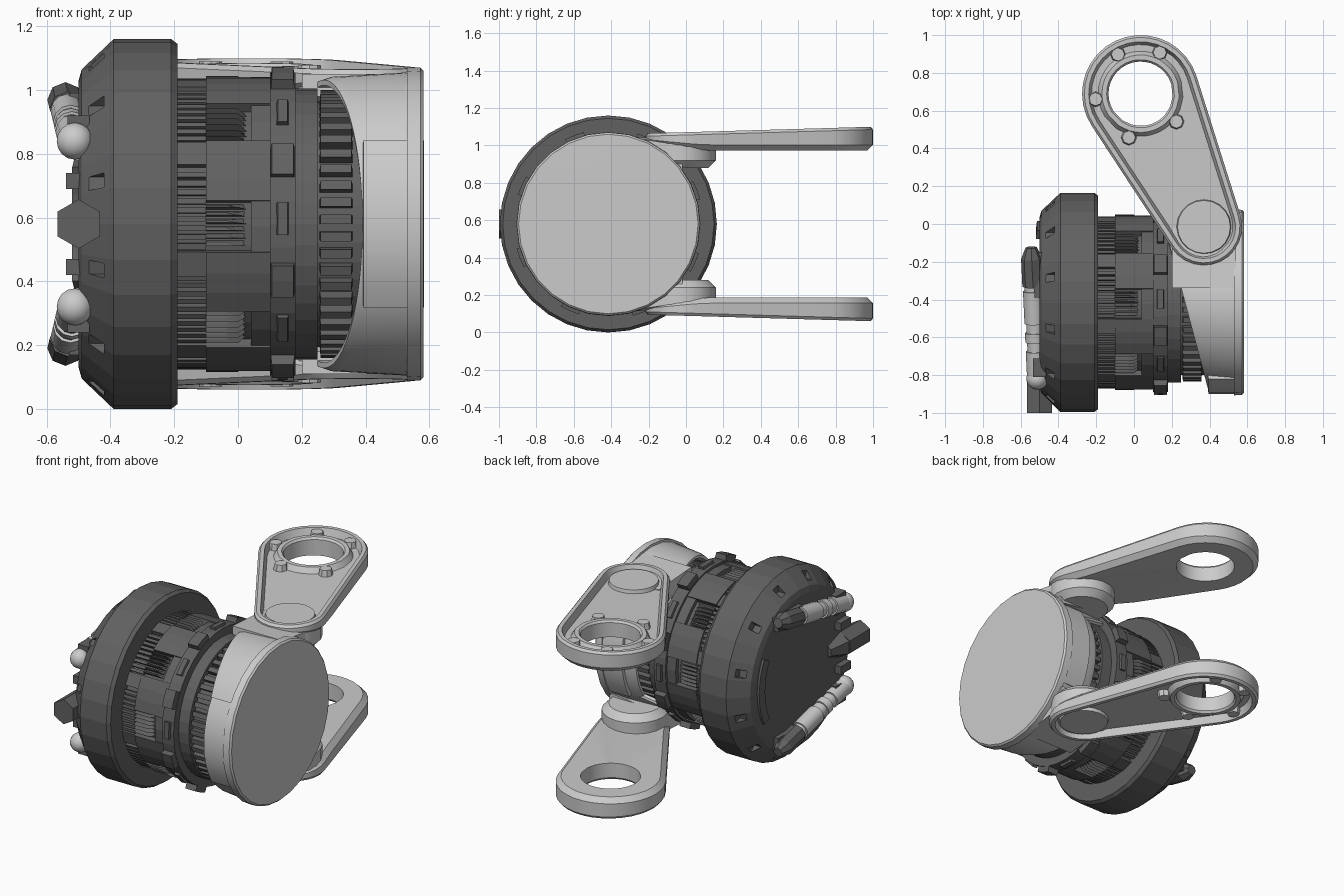
import bpy, bmesh
from math import sin, cos, pi, radians, atan2, acos
from mathutils import Vector, Matrix

if "Cube" in bpy.data.objects:
    bpy.data.objects.remove(bpy.data.objects["Cube"])

CY, CZ = -0.415, 0.58          # motor axis runs along x through this point
dark = bpy.data.materials.new("dark_grey")
dark.diffuse_color = (0.12, 0.12, 0.12, 1)
dark.use_nodes = True
dark.node_tree.nodes["Principled BSDF"].inputs["Base Color"].default_value = dark.diffuse_color


def finish(bm, name, mat=None, smooth=None):
    bmesh.ops.recalc_face_normals(bm, faces=bm.faces[:])
    me = bpy.data.meshes.new(name)
    bm.to_mesh(me)
    bm.free()
    if mat:
        me.materials.append(mat)
    if smooth:
        me.shade_smooth()
        me.set_sharp_from_angle(angle=radians(smooth))
    ob = bpy.data.objects.new(name, me)
    bpy.context.collection.objects.link(ob)
    return ob


def loft(bm, loops, closed=False):
    """Bridge rings of points; closed joins last to first, else caps the ends."""
    rows = [[bm.verts.new(p) for p in lp] for lp in loops]
    n = len(rows[0])
    pairs = list(zip(rows, rows[1:])) + ([(rows[-1], rows[0])] if closed else [])
    for a, b in pairs:
        for i in range(n):
            j = (i + 1) % n
            bm.faces.new((a[i], a[j], b[j], b[i]))
    if not closed:
        bm.faces.new(rows[0])
        bm.faces.new(rows[-1][::-1])


def polar(x, r, a):            # angle 0 faces the front, pi/2 is up
    return Vector((x, CY - r * cos(a), CZ + r * sin(a)))


def lathe(name, prof, n, mat=None, smooth=None):
    bm = bmesh.new()
    loft(bm, [[polar(x, r, 2 * pi * i / n) for i in range(n)] for x, r in prof])
    return finish(bm, name, mat, smooth)


def sector(bm, x0, x1, r0, r1, a0, a1, n=1, taper=0.0):
    """Curved block around the axis, angles in degrees."""
    loops = []
    for k in range(n + 1):
        a = radians(a0 + (a1 - a0) * k / n)
        loops.append([polar(x0, r0, a), polar(x1, r0, a),
                      polar(x1 - taper, r1, a), polar(x0 + taper, r1, a)])
    loft(bm, loops)


def rod(bm, p, q, r0, r1=None, n=12):
    p, q = Vector(p), Vector(q)
    m = Matrix.Translation((p + q) / 2) @ (q - p).to_track_quat('Z', 'Y').to_matrix().to_4x4()
    bmesh.ops.create_cone(bm, cap_ends=True, segments=n, radius1=r0,
                          radius2=r0 if r1 is None else r1, depth=(q - p).length, matrix=m)


def box(bm, c, s):
    bmesh.ops.create_cube(bm, size=1, matrix=Matrix.Translation(c) @ Matrix.Diagonal((*s, 1)))


# big end housing with small pockets in its chamfer
housing = lathe("end_housing", [(-0.50, 0.01), (-0.50, 0.45), (-0.49, 0.485), (-0.39, 0.58),
                                (-0.21, 0.58), (-0.19, 0.565), (-0.19, 0.40), (-0.15, 0.01)], 32, dark)
bm = bmesh.new()
for i in range(12):
    sector(bm, -0.475, -0.42, 0.505, 0.60, 30 * i + 12, 30 * i + 17)
cutter = finish(bm, "pocket_cutter")
cutter.hide_render = True
cutter.hide_viewport = True
mod = housing.modifiers.new("pockets", 'BOOLEAN')
mod.object = cutter
mod.solver = 'EXACT'

# motor core
lathe("motor_core", [(-0.22, 0.1), (-0.22, 0.435), (0.10, 0.435), (0.10, 0.475), (0.18, 0.475),
                     (0.18, 0.425), (0.25, 0.425), (0.25, 0.385), (0.42, 0.385), (0.42, 0.1)], 40, dark)

# armour panels, toothed grilles, fine ribs and collar blocks
panels, grilles, blocks = bmesh.new(), bmesh.new(), bmesh.new()
for k in range(8):
    a = 45 * k
    sector(panels, -0.10, 0.10, 0.42, 0.467, a + 9, a + 34, 3)
    sector(panels, 0.04, 0.10, 0.42, 0.46, a - 11, a + 9, 2)
    sector(panels, -0.20, -0.10, 0.42, 0.46, a + 24, a + 34, 1)
    for j in range(6):                       # saw teeth
        t = a - 9 + j * 3
        loft(grilles, [[polar(-0.10, 0.43, radians(t)), polar(0.03, 0.43, radians(t)),
                        polar(0.00, 0.464, radians(t + 0.5)), polar(-0.10, 0.464, radians(t + 0.5))],
                       [polar(-0.10, 0.43, radians(t + 2.2)), polar(0.03, 0.43, radians(t + 2.2)),
                        polar(-0.04, 0.455, radians(t + 1.5)), polar(-0.10, 0.455, radians(t + 1.5))]])
    for j in range(9):                       # fine ribs
        sector(grilles, -0.20, -0.10, 0.42, 0.456, a - 10 + j * 3.6, a - 7.8 + j * 3.6)
    sector(blocks, 0.10, 0.18, 0.45, 0.508, a + 18, a + 30, 2, 0.006)
    sector(blocks, 0.115, 0.165, 0.45, 0.49, a - 4, a + 8, 1, 0.01)
finish(panels, "armour_panels", dark)
finish(grilles, "toothed_grilles", dark)
finish(blocks, "collar_blocks", dark)

# cooling fins
bm = bmesh.new()
for i in range(48):
    sector(bm, 0.255, 0.36, 0.37, 0.42, 7.5 * i, 7.5 * i + 4, 1, 0.004)
finish(bm, "cooling_fins", dark)

# light end cap and slanted shell
lathe("end_cap", [(0.50, 0.05), (0.50, 0.46), (0.53, 0.478), (0.53, 0.492), (0.572, 0.49),
                  (0.582, 0.48), (0.583, 0.01)], 28, None, 40)
bm = bmesh.new()
loops = []
for i in range(64):
    a = 2 * pi * i / 64
    c = -cos(a)
    x = 0.27 - 0.12 * c if c < 0.82 else 0.32
    loops.append([polar(x, 0.435, a), polar(x, 0.452, a), polar(x + 0.03, 0.462, a),
                  polar(0.54, 0.476, a), polar(0.54, 0.435, a)])
loft(bm, loops, True)
finish(bm, "cap_shell", None, 35)
bm = bmesh.new()
sector(bm, 0.39, 0.535, 0.44, 0.484, -33, 33, 8, 0.004)
sector(bm, 0.39, 0.535, 0.44, 0.484, 147, 213, 8, 0.004)
finish(bm, "shell_panels", None, 30)

# arms: hull of two circles with a raised rim, a recess and a ring hole
C0, R0 = Vector((0.035, 0.69)), 0.31
C1, R1 = Vector((0.37, -0.015)), 0.203
U = C1 - C0
UA, PHI = atan2(U.y, U.x), acos((R0 - R1) / U.length)


def outline(inset):
    arc = lambda c, r, t: c + (r - inset) * Vector((cos(t), sin(t)))
    big = [arc(C0, R0, UA + PHI + (2 * pi - 2 * PHI) * i / 18) for i in range(19)]
    small = [arc(C1, R1, UA - PHI + 2 * PHI * i / 12) for i in range(13)]
    s1 = [big[-1].lerp(small[0], i / 6) for i in range(1, 6)]
    s2 = [small[-1].lerp(big[0], i / 6) for i in range(1, 6)]
    return big + s1 + small + s2


def circle(r):
    return [C0 + (p - C0).normalized() * r for p in outline(0)]


def top(y):
    return 1.065 + 0.035 * (y + 0.2) / 1.2


def under(y):
    return 0.972 + 0.028 * max(0, min(1, (0.1 - y) / 0.3))


for name, s in (("upper", 1), ("lower", -1)):
    flip = lambda z: CZ + s * (z - CZ)
    rings = [(outline(0.03), under, 0), (outline(0), under, 0.03), (outline(0), top, -0.015),
             (outline(0.012), top, 0), (outline(0.035), top, 0), (outline(0.05), top, -0.045),
             (circle(0.225), top, -0.045), (circle(0.205), top, -0.012), (circle(0.18), top, -0.012),
             (circle(0.17), top, -0.025), (circle(0.17), under, 0)]
    bm = bmesh.new()
    loft(bm, [[(p.x, p.y, flip(f(p.y) + d)) for p in pts] for pts, f, d in rings], True)
    finish(bm, name + "_arm", None, 35)

    # pivot disc, rim studs and lug under the arm
    bm = bmesh.new()
    rod(bm, (C1.x, C1.y, flip(1.0)), (C1.x, C1.y, flip(1.05)), 0.15, 0.14, 20)
    for t in (65, 120, 187, 255, 322):
        p = C0 + 0.24 * Vector((cos(radians(t)), sin(radians(t))))
        rod(bm, (*p, flip(1.02)), (*p, flip(top(p.y) - 0.008)), 0.045, 0.035, 8)
    finish(bm, name + "_arm_bosses", None, 35)
    bm = bmesh.new()
    rod(bm, (0.37, -0.03, flip(0.88)), (0.37, -0.03, flip(0.92)), 0.15, 0.19, 20)
    rod(bm, (0.37, -0.03, flip(0.92)), (0.37, -0.03, flip(1.01)), 0.19, 0.19, 20)
    loft(bm, [[(x, y, flip(z)) for x in (0.2,) for y, z in ((-0.34, 0.98), (-0.02, 0.90), (-0.02, 1.03), (-0.34, 1.05))],
              [(0.54, y, flip(z)) for y, z in ((-0.34, 0.98), (-0.02, 0.86), (-0.02, 1.0), (-0.34, 1.05))]])
    finish(bm, name + "_lug", None, 35)

    # light tube with rounded tip and its dark holder on the housing face
    P, Q = Vector((-0.512, -0.82, flip(0.84))), Vector((-0.535, -0.33, flip(0.94)))
    bm = bmesh.new()
    rod(bm, P, Q, 0.045)
    for t0, t1 in ((0, 0.3), (0.4, 0.5), (0.6, 0.95)):
        rod(bm, P.lerp(Q, t0), P.lerp(Q, t1), 0.054)
    bmesh.ops.create_uvsphere(bm, u_segments=14, v_segments=8, radius=0.058,
                              matrix=Matrix.Translation(P))
    finish(bm, name + "_tube", None, 40)
    bm = bmesh.new()
    rod(bm, Q, P.lerp(Q, 1.3), 0.056, 0.056, 8)
    rod(bm, P.lerp(Q, 1.3), P.lerp(Q, 1.42), 0.056, 0.03, 8)
    box(bm, (-0.50, -0.27, flip(0.95)), (0.06, 0.24, 0.08))
    box(bm, (-0.50, -0.76, flip(0.86)), (0.07, 0.10, 0.12))
    box(bm, (-0.515, -0.80, flip(0.715)), (0.05, 0.10, 0.05))
    finish(bm, name + "_tube_holder", dark)

# hexagonal plug at the front and curved strip on the face
bm = bmesh.new()
rod(bm, (-0.50, -1.0, CZ), (-0.50, -0.80, CZ), 0.077, 0.077, 6)
rod(bm, (-0.50, -0.80, CZ), (-0.49, -0.68, CZ), 0.077, 0.04, 6)
finish(bm, "hex_plug", dark)
bm = bmesh.new()
sector(bm, -0.52, -0.49, 0.38, 0.43, 152, 208, 8, 0.006)
finish(bm, "face_strip", dark)
